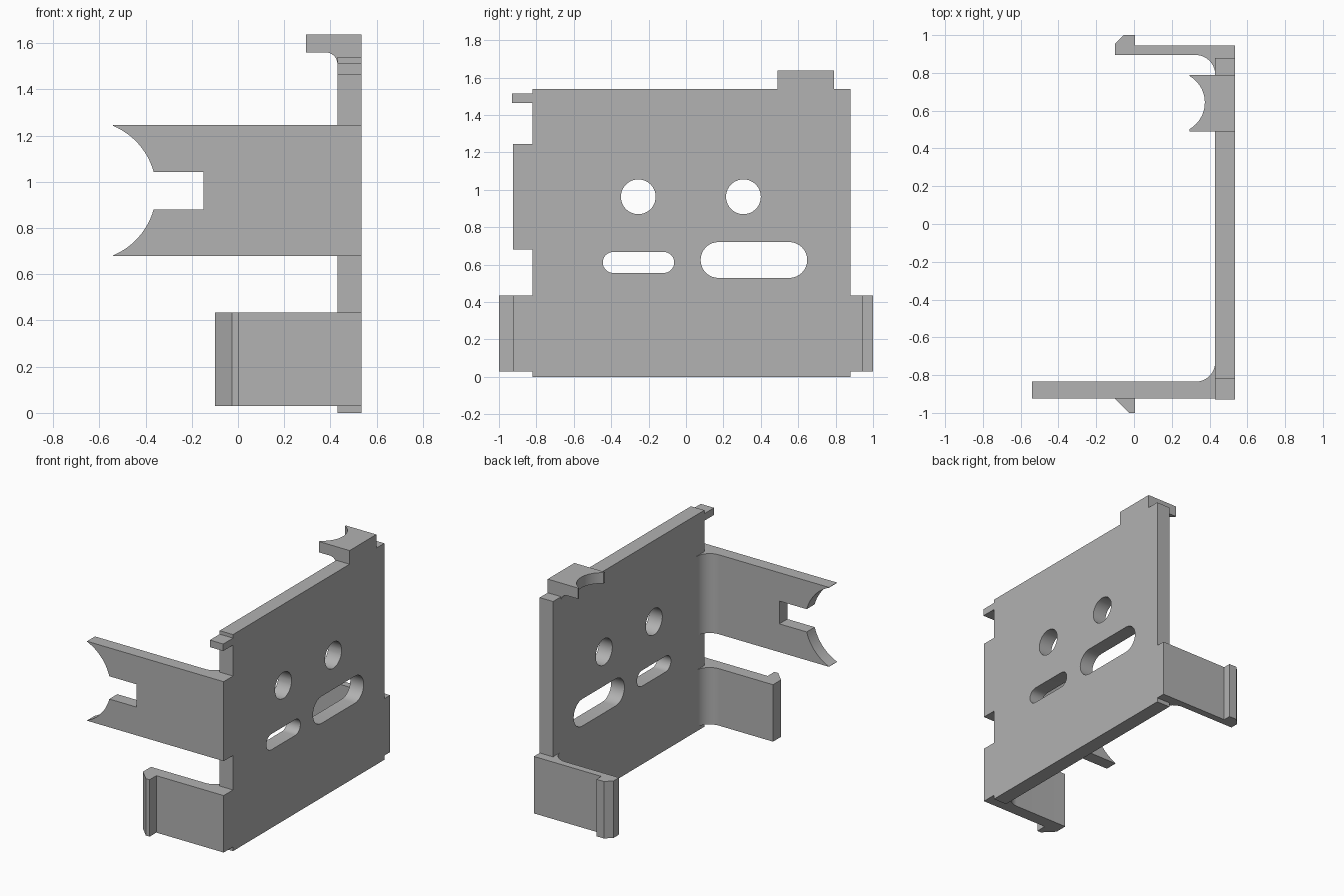
import bpy, bmesh
from math import cos, sin, pi, radians, asin
from mathutils import Vector

default = bpy.data.objects.get("Cube")
if default:
    bpy.data.objects.remove(default, do_unlink=True)

GREY = 0.445
steel = bpy.data.materials.new("plain grey")
steel.use_nodes = True
steel.diffuse_color = (GREY, GREY, GREY, 1)
steel.node_tree.nodes["Principled BSDF"].inputs["Base Color"].default_value = (GREY, GREY, GREY, 1)

# Main dimensions of the bent sheet
X0, X1 = 0.43, 0.535
FRONT, BACK = -0.82, 0.88
BEND = 0.105


def arc(cu, cv, r, a0, a1, n=16):
    """Points on an arc, angles in degrees."""
    steps = [radians(a0 + (a1 - a0) * i / n) for i in range(n + 1)]
    return [(cu + r * cos(a), cv + r * sin(a)) for a in steps]


def prism(name, outline, axis, lo, hi):
    """Extrude a closed outline along an axis; outline is in the other two axes."""
    def place(u, v):
        return {"x": (lo, u, v), "y": (u, lo, v), "z": (u, v, lo)}[axis]
    shift = Vector([(hi - lo) * (axis == a) for a in "xyz"])
    bm = bmesh.new()
    face = bm.faces.new([bm.verts.new(place(u, v)) for u, v in outline])
    grown = bmesh.ops.extrude_face_region(bm, geom=[face])["geom"]
    moved = [g for g in grown if isinstance(g, bmesh.types.BMVert)]
    bmesh.ops.translate(bm, verts=moved, vec=shift)
    bmesh.ops.recalc_face_normals(bm, faces=bm.faces)
    mesh = bpy.data.meshes.new(name)
    bm.to_mesh(mesh)
    bm.free()
    mesh.materials.append(steel)
    obj = bpy.data.objects.new(name, mesh)
    bpy.context.collection.objects.link(obj)
    return obj


def cut(obj, cutter):
    """Subtract the cutter and discard it."""
    cutter.hide_render = True
    mod = obj.modifiers.new("cut", "BOOLEAN")
    mod.operation, mod.solver, mod.object = "DIFFERENCE", "EXACT", cutter
    bpy.context.view_layer.objects.active = obj
    bpy.ops.object.modifier_apply(modifier=mod.name)
    bpy.data.objects.remove(cutter, do_unlink=True)


def capsule(y0, y1, z, r):
    return arc(y1 - r, z, r, -90, 90) + arc(y0 + r, z, r, 90, 270)


# Side plate with its raised block and small front stub
plate = prism("side_plate", [
    (FRONT, 0), (BACK, 0), (BACK, 1.54), (0.79, 1.54), (0.79, 1.637), (0.49, 1.637),
    (0.49, 1.54), (FRONT, 1.54), (FRONT, 1.515), (-0.93, 1.515), (-0.93, 1.465),
    (FRONT, 1.465)], "x", X0, X1)

# Round holes and long slots
for y in (-0.255, 0.307):
    cut(plate, prism("hole_cutter", arc(y, 0.963, 0.093, 0, 345, 47), "x", 0.3, 0.7))
for y0, y1, z, r in ((-0.445, -0.063, 0.612, 0.056), (0.078, 0.648, 0.625, 0.096)):
    cut(plate, prism("slot_cutter", capsule(y0, y1, z, r), "x", 0.3, 0.7))

# Top lip with a rounded root and a scooped edge
lip = prism("top_lip", [(X0, 1.637), (0.295, 1.637), (0.295, 1.56)]
            + arc(0.38, 1.51, 0.05, 90, 0), "y", 0.49, 0.79)
cut(lip, prism("scoop_cutter", arc(0.213, 0.643, 0.162, 0, 350, 63), "z", 1.4, 1.8))

# Upper front arm, forked with a curved mouth and a square notch
front_bend = arc(X0 - BEND, -0.73, BEND, -90, 0)
root = [(X0, FRONT), (X1, FRONT), (X1, -0.925)]
fork = prism("forked_arm", root + [(-0.54, -0.925), (-0.54, -0.835)] + front_bend,
             "z", 0.68, 1.245)
MID, R = 0.962, 0.304
notch = 0.081
open_angle = asin(notch / R) * 180 / pi
mouth = (arc(-0.658, MID, R, -120, -open_angle, 24)
         + [(-0.15, MID - notch), (-0.15, MID + notch)]
         + arc(-0.658, MID, R, open_angle, 120, 24))
cut(fork, prism("mouth_cutter", mouth, "y", -1.1, -0.6))

# Lower front arm with an outward hook
prism("front_clip_arm", root + [(0.005, -0.925), (0.005, -1.0), (-0.025, -1.0), (-0.1, -0.925),
      (-0.1, -0.835)] + front_bend, "z", 0.03, 0.435)

# Lower back arm with an outward hook
prism("back_clip_arm", [(X0, BACK), (X1, BACK), (X1, 0.945), (0.005, 0.945), (0.005, 1.0),
      (-0.055, 1.0), (-0.1, 0.955), (-0.1, 0.895)]
      + arc(X0 - BEND, 0.79, BEND, 90, 0), "z", 0.03, 0.435)

# Smooth the curved walls, keep the bends crisp
for obj in bpy.context.collection.objects:
    obj.select_set(obj.type == "MESH" and steel.name in obj.data.materials)
bpy.context.view_layer.objects.active = plate
bpy.ops.object.shade_smooth_by_angle(angle=radians(30))
